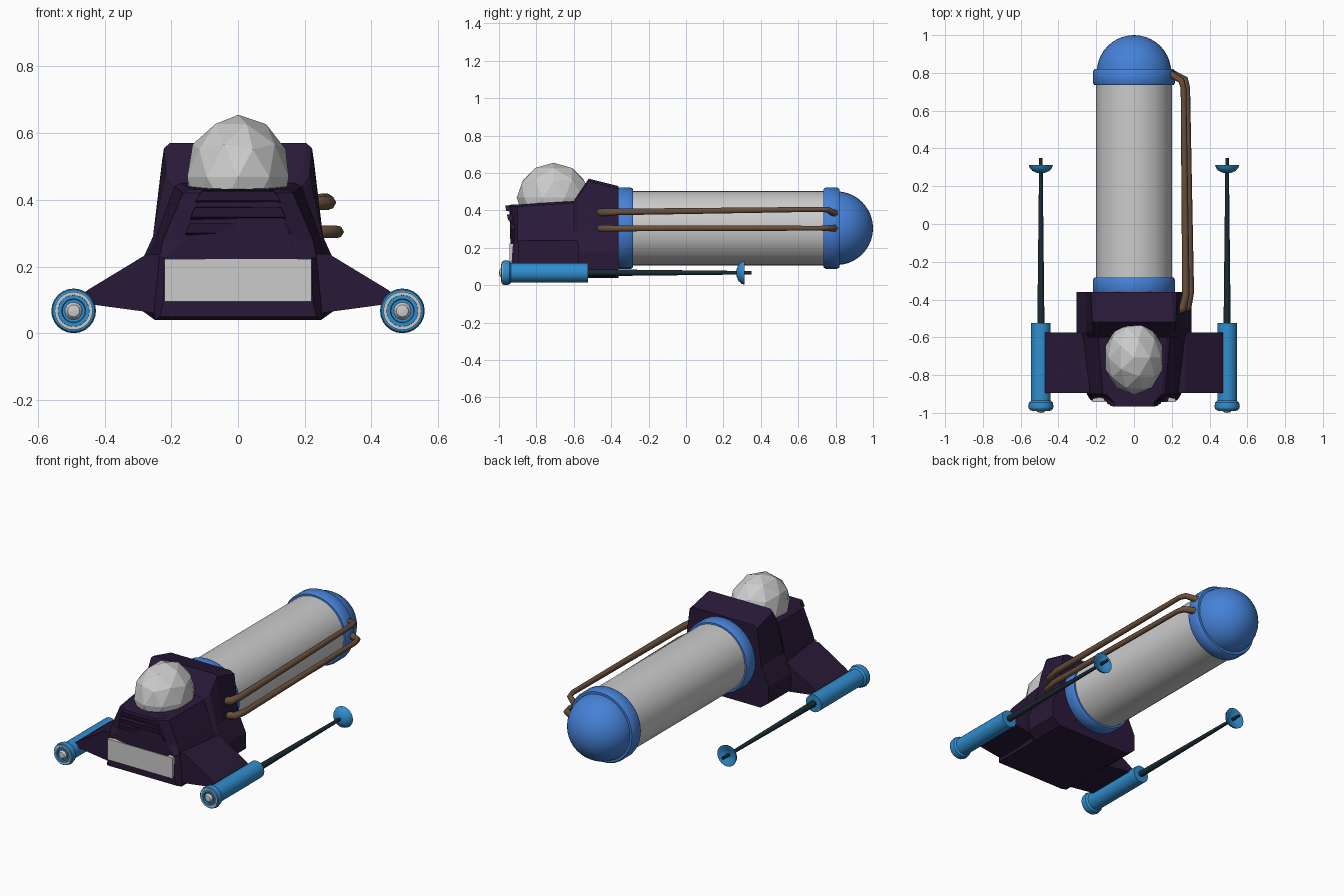
import bpy, bmesh, math
from mathutils import Vector

if "Cube" in bpy.data.objects:
    bpy.data.objects.remove(bpy.data.objects["Cube"])


def material(name, rgb):
    m = bpy.data.materials.new(name)
    m.diffuse_color = (*rgb, 1)
    m.use_nodes = True
    m.node_tree.nodes["Principled BSDF"].inputs["Base Color"].default_value = m.diffuse_color
    return m


PURPLE = material("dark_purple", (0.022, 0.01, 0.04))
BLUE = material("blue", (0.06, 0.22, 0.68))
SKY = material("sky_blue", (0.03, 0.27, 0.62))
TEAL = material("dark_teal", (0.01, 0.025, 0.035))
BROWN = material("brown", (0.14, 0.08, 0.045))


def finish(name, bm, mat=None, smooth=False):
    bmesh.ops.remove_doubles(bm, verts=bm.verts, dist=1e-5)
    bmesh.ops.recalc_face_normals(bm, faces=bm.faces)
    me = bpy.data.meshes.new(name)
    bm.to_mesh(me)
    bm.free()
    ob = bpy.data.objects.new(name, me)
    bpy.context.collection.objects.link(ob)
    if mat:
        me.materials.append(mat)
    if smooth:
        bpy.ops.object.select_all(action='DESELECT')
        ob.select_set(True)
        bpy.context.view_layer.objects.active = ob
        bpy.ops.object.shade_smooth_by_angle(angle=math.radians(35))
    return ob


def lathe(name, profile, x, z, mat=None, seg=32):
    """Turn a (radius, y) profile around a y-parallel axis."""
    bm = bmesh.new()
    vs = [bm.verts.new((x + r, y, z)) for r, y in profile]
    es = [bm.edges.new(p) for p in zip(vs, vs[1:])]
    bmesh.ops.spin(bm, geom=vs + es, cent=(x, 0, z), axis=(0, 1, 0),
                   angle=2 * math.pi, steps=seg)
    return finish(name, bm, mat, True)


def loft(name, rings, mat=None):
    """Skin a series of closed rings and cap both ends."""
    bm = bmesh.new()
    rows = [[bm.verts.new(p) for p in ring] for ring in rings]
    n = len(rows[0])
    for a, b in zip(rows, rows[1:]):
        for i in range(n):
            bm.faces.new((a[i], a[(i + 1) % n], b[(i + 1) % n], b[i]))
    bm.faces.new(rows[0])
    bm.faces.new(rows[-1])
    return finish(name, bm, mat)


def mirrored(half):
    return half + [(-x, y, z) for x, y, z in reversed(half)]


# Tank with collars and rounded end
AX = 0.305
lathe("tank", [(0, -0.34), (0.2, -0.34), (0.2, 0.79), (0, 0.79)], 0, AX)
for name, a, b in (("front_collar", -0.37, -0.283), ("rear_collar", 0.735, 0.82)):
    lathe(name, [(0.19, a), (0.21, a), (0.217, a + 0.012), (0.217, b - 0.012),
                 (0.21, b), (0.19, b), (0.19, a)], 0, AX, BLUE)
cap = [(0.197 * math.cos(math.radians(t)), 0.803 + 0.197 * math.sin(math.radians(t)))
       for t in range(0, 90, 9)]
lathe("tank_end_dome", [(0, 0.8)] + cap + [(0, 1.0)], 0, AX, BLUE)

# Hull, half sections from rear to nose
lower = [(0.25, 0.04), (0.305, 0.08), (0.305, 0.18), (0.255, 0.29)]
sections = [
    (-0.36, lower + [(0.228, 0.515), (0.2, 0.53)]),
    (-0.52, lower + [(0.222, 0.555), (0.205, 0.57)]),
    (-0.575, lower + [(0.215, 0.475), (0.195, 0.49)]),
    (-0.60, [(0.25, 0.04), (0.27, 0.08), (0.27, 0.235), (0.245, 0.29), (0.19, 0.44), (0.17, 0.45)]),
    (-0.90, [(0.25, 0.04), (0.25, 0.08), (0.235, 0.23), (0.225, 0.28), (0.165, 0.42), (0.145, 0.432)]),
]
rings = [mirrored([(x, y, z) for x, z in pts]) for y, pts in sections]
rings.append(mirrored([(0.235, -0.925, 0.05), (0.225, -0.935, 0.09), (0.22, -0.925, 0.225),
                       (0.165, -0.91, 0.28), (0.115, -0.94, 0.42), (0.105, -0.945, 0.43)]))
loft("hull", rings, PURPLE)

# Nose slats, stepped and undercut
for i, (top, front, w0, w1) in enumerate(((0.43, -0.967, 0.107, 0.128),
                                          (0.38, -0.957, 0.128, 0.143),
                                          (0.333, -0.94, 0.143, 0.158))):
    prof = [(-0.89, top, w0), (front, top - 0.003, w0),
            (front + 0.006, top - 0.032, w1), (-0.89, top - 0.046, w1)]
    loft(f"nose_slat_{i + 1}", [[(s * w, y, z) for y, z, w in prof] for s in (-1, 1)], PURPLE)

# Grey front panel
loft("front_panel", [[(sx * 0.22, y, z) for sx, z in
                      ((-1, 0.095), (1, 0.095), (1, 0.222), (-1, 0.222))]
                     for y in (-0.90, -0.943)])

# Faceted canopy
bm = bmesh.new()
bmesh.ops.create_icosphere(bm, subdivisions=2, radius=1)
bmesh.ops.scale(bm, vec=(0.16, 0.197, 0.187), verts=bm.verts)
bmesh.ops.translate(bm, vec=(0, -0.708, 0.468), verts=bm.verts)
finish("canopy", bm)

# Wings and side guns
GX, GZ = 0.493, 0.067
wing = [(0.2, 0.045), (0.26, 0.062), (0.43, 0.085), (0.47, 0.085),
        (0.47, 0.115), (0.45, 0.13), (0.272, 0.238), (0.2, 0.238)]
for side, s in (("left", -1), ("right", 1)):
    loft(f"{side}_wing", [[(s * x, y, z) for x, z in wing] for y in (-0.895, -0.575)], PURPLE)
    x = s * GX
    lathe(f"{side}_gun_body", [
        (0, -0.98), (0.034, -0.98), (0.036, -0.99), (0.047, -0.99), (0.048, -0.983),
        (0.055, -0.983), (0.063, -0.98), (0.067, -0.965), (0.063, -0.945),
        (0.052, -0.935), (0.052, -0.525), (0, -0.525)], x, GZ, SKY, 24)
    lathe(f"{side}_gun_ring", [(0.047, -0.97), (0.047, -0.987), (0.057, -0.987),
                               (0.057, -0.97)], x, GZ, None, 24)
    lathe(f"{side}_gun_lens", [(0, -1.0), (0.018, -0.996), (0.026, -0.985), (0.026, -0.975)],
          x, GZ, None, 24)
    lathe(f"{side}_gun_rod", [(0, -0.54), (0.019, -0.54), (0.01, 0.27), (0.009, 0.35), (0, 0.35)],
          x, GZ, TEAL, 12)
    lathe(f"{side}_gun_dish", [(0, 0.27), (0.022, 0.271), (0.045, 0.281), (0.059, 0.297),
                               (0.064, 0.312), (0.057, 0.312), (0.035, 0.298), (0, 0.292)],
          x, GZ, SKY, 20)


# Side pipes
def pipe(name, pts):
    cu = bpy.data.curves.new(name, 'CURVE')
    cu.dimensions = '3D'
    cu.bevel_depth = 0.02
    cu.bevel_resolution = 1
    cu.use_fill_caps = True
    sp = cu.splines.new('POLY')
    sp.points.add(len(pts) - 1)
    for p, (x, y, z, r) in zip(sp.points, pts):
        p.co = (x, y, z, 1)
        p.radius = r
    cu.materials.append(BROWN)
    ob = bpy.data.objects.new(name, cu)
    bpy.context.collection.objects.link(ob)
    bpy.ops.object.select_all(action='DESELECT')
    ob.select_set(True)
    bpy.context.view_layer.objects.active = ob
    bpy.ops.object.convert(target='MESH')


pipe("upper_pipe", [(0.225, -0.46, 0.39, 1.2), (0.26, -0.445, 0.39, 1.2), (0.275, -0.37, 0.392, 1),
                    (0.262, 0.72, 0.406, 0.75), (0.25, 0.76, 0.403, 0.85), (0.185, 0.80, 0.38, 1)])
pipe("lower_pipe", [(0.235, -0.46, 0.304, 1.1), (0.285, -0.44, 0.304, 1.1), (0.30, -0.36, 0.304, 0.9),
                    (0.282, 0.72, 0.305, 0.75), (0.27, 0.765, 0.305, 0.9), (0.2, 0.795, 0.305, 1.1)])
